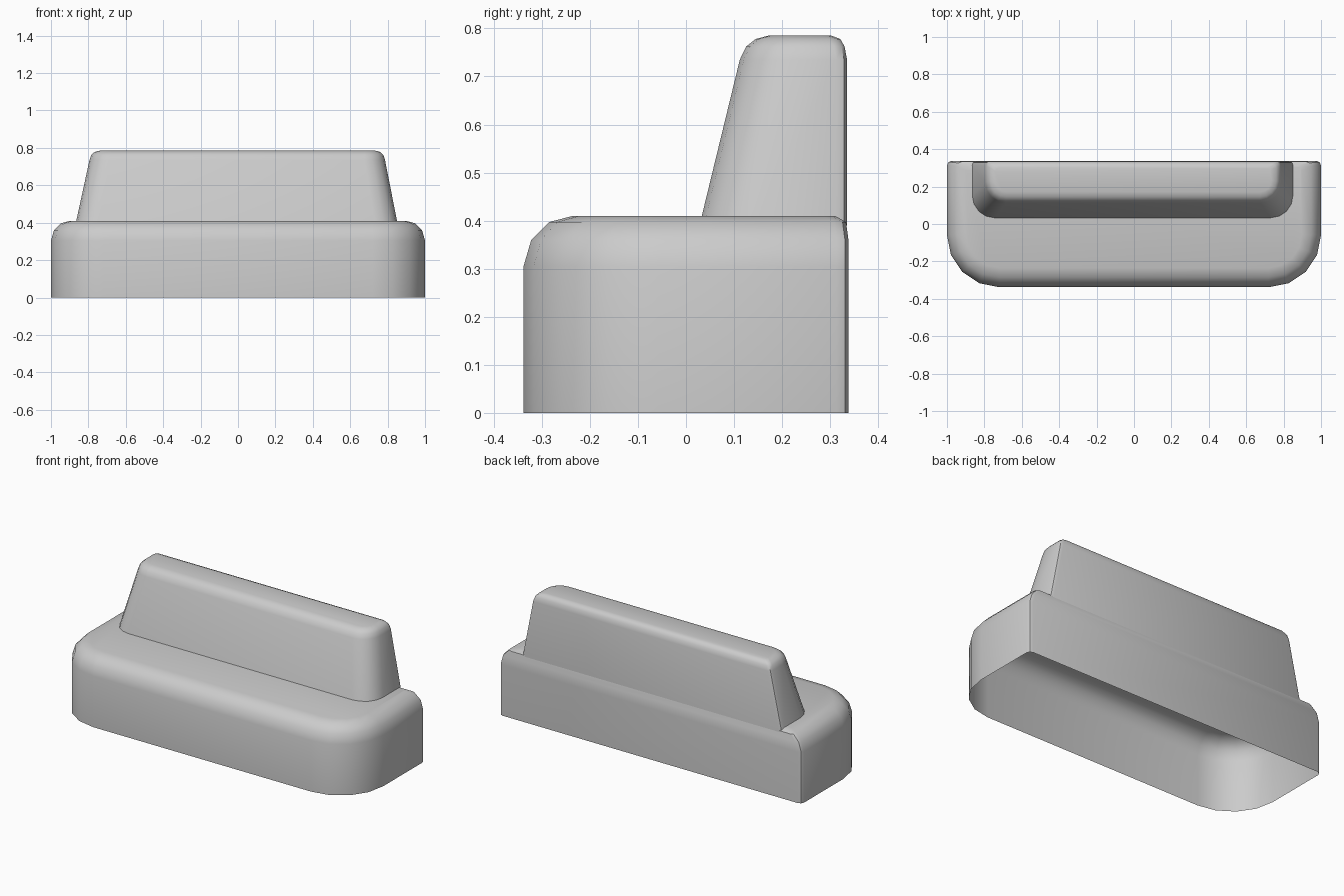
import bpy, bmesh
from math import sin, cos, pi

if "Cube" in bpy.data.objects:
    bpy.data.objects.remove(bpy.data.objects["Cube"])


def outline(x0, x1, y0, y1, rf, rb):
    """Rounded rectangle, counter-clockwise: large front corners, small back ones."""
    corners = [(x0 + rf, y0 + rf, rf, pi, 4), (x1 - rf, y0 + rf, rf, 1.5 * pi, 4),
               (x1 - rb, y1 - rb, rb, 0, 2), (x0 + rb, y1 - rb, rb, 0.5 * pi, 2)]
    return [(cx + r * cos(a + i * pi / 2 / n), cy + r * sin(a + i * pi / 2 / n))
            for cx, cy, r, a, n in corners for i in range(n + 1)]


def loft(name, rings):
    """Open-bottomed shell through stacked outlines, capped on top."""
    bm = bmesh.new()
    loops = [[bm.verts.new((x, y, z)) for x, y in outline(*shape)]
             for z, *shape in rings]
    for low, high in zip(loops, loops[1:]):
        for i in range(len(low)):
            j = (i + 1) % len(low)
            bm.faces.new((low[i], low[j], high[j], high[i]))
    bm.faces.new(loops[-1])
    mesh = bpy.data.meshes.new(name)
    bm.to_mesh(mesh)
    bm.free()
    obj = bpy.data.objects.new(name, mesh)
    bpy.context.collection.objects.link(obj)
    bpy.ops.object.select_all(action='DESELECT')
    obj.select_set(True)
    bpy.context.view_layer.objects.active = obj
    bpy.ops.object.shade_smooth_by_angle(angle=0.6)


# Seat: straight walls with a rounded top rim, tight along the back
seat_profile = [(0.0, 0.0, 0.0), (0.305, 0.0, 0.0), (0.36, 0.016, 0.0),
                (0.397, 0.053, 0.005), (0.41, 0.103, 0.028)]
loft("seat", [(z, inset - 1, 1 - inset, inset - 0.338, 0.338 - back, 0.28 - inset, 0.025)
              for z, inset, back in seat_profile])

# Backrest: tapering front and sides, upright back, softened top edge
# z, left, right, front, back, front radius
back_profile = [(0.39, -0.869, 0.854, 0.028, 0.335, 0.12),
                (0.735, -0.794, 0.786, 0.112, 0.335, 0.11),
                (0.762, -0.785, 0.777, 0.125, 0.330, 0.10),
                (0.778, -0.767, 0.760, 0.145, 0.321, 0.085),
                (0.785, -0.740, 0.735, 0.172, 0.302, 0.06)]
loft("backrest", [(*ring, 0.022) for ring in back_profile])
